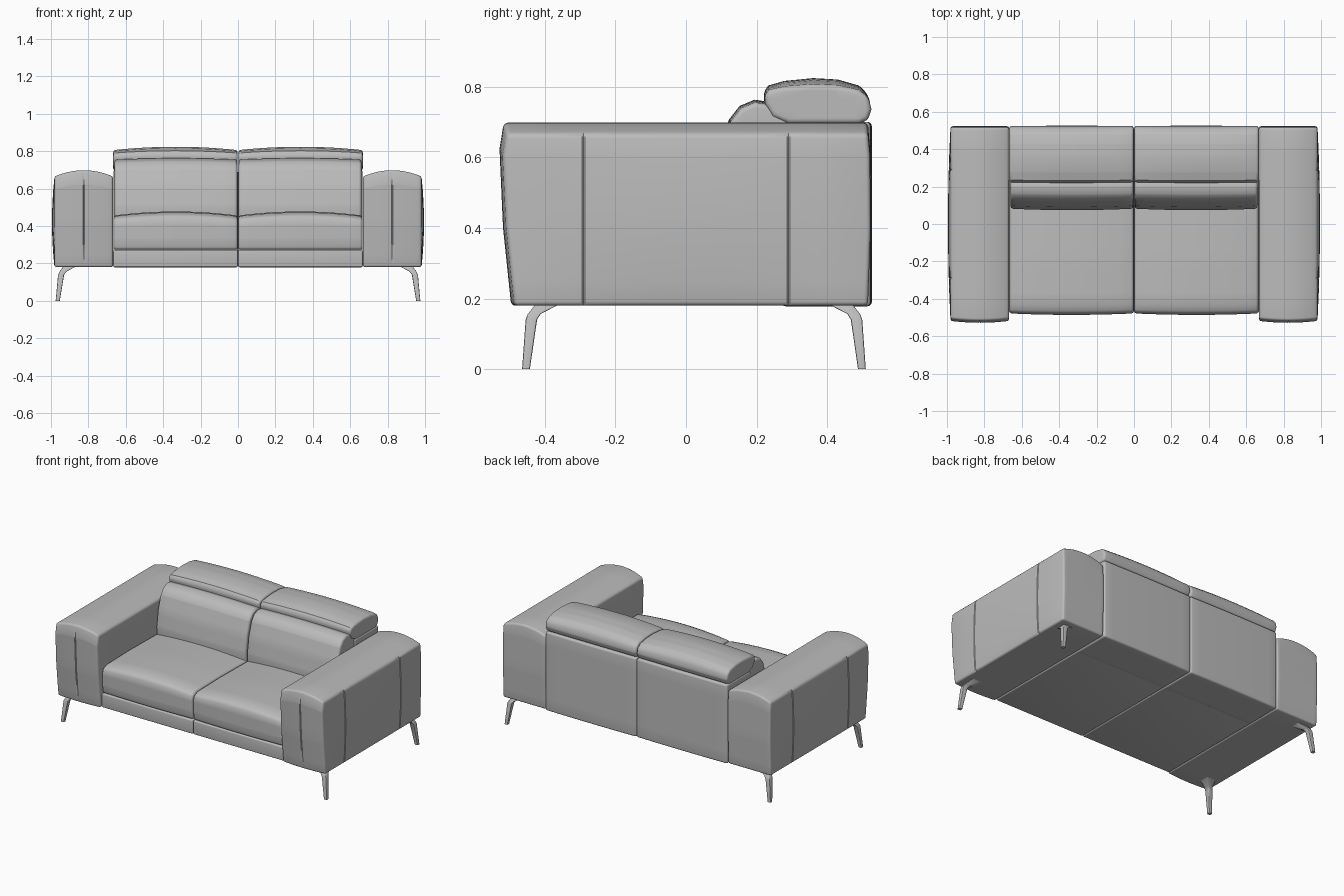
import bpy, bmesh
from mathutils import Vector

if "Cube" in bpy.data.objects:
    bpy.data.objects.remove(bpy.data.objects["Cube"])

leather = bpy.data.materials.new("grey leather")
leather.diffuse_color = (0.5, 0.5, 0.5, 1)
leather.use_nodes = True
leather.node_tree.nodes["Principled BSDF"].inputs["Base Color"].default_value = leather.diffuse_color


def finish(bm, name):
    """Turn a right-hand part into a smooth object mirrored across x = 0."""
    bmesh.ops.recalc_face_normals(bm, faces=bm.faces)
    me = bpy.data.meshes.new(name)
    bm.to_mesh(me)
    bm.free()
    me.materials.append(leather)
    ob = bpy.data.objects.new(name, me)
    bpy.context.collection.objects.link(ob)
    bpy.ops.object.select_all(action='DESELECT')
    ob.select_set(True)
    bpy.context.view_layer.objects.active = ob
    bpy.ops.object.shade_smooth_by_angle(angle=0.65)
    mirror = ob.modifiers.new("mirror", 'MIRROR')
    mirror.use_mirror_merge = False
    return ob


def rect(y0, y1, z0, z1):
    return [(y0, z0), (y0, z1), (y1, z1), (y1, z0)]


def padded(name, profile, x0, x1, bevel, shape=None, cuts=(9, 5, 5), extra=()):
    """Extrude a y-z profile along x, round its edges, slice it and puff it out."""
    bm = bmesh.new()
    face = bm.faces.new([bm.verts.new((x0, y, z)) for y, z in profile])
    res = bmesh.ops.extrude_face_region(bm, geom=[face], use_keep_orig=True)
    for v in res["geom"]:
        if isinstance(v, bmesh.types.BMVert):
            v.co.x = x1
    bmesh.ops.recalc_face_normals(bm, faces=bm.faces)
    sharp = [e for e in bm.edges if e.calc_face_angle(0) > 0.7]
    bmesh.ops.bevel(bm, geom=sharp, offset=bevel, offset_type='OFFSET', segments=4,
                    profile=0.5, affect='EDGES', clamp_overlap=True)
    lo = Vector([min(v.co[i] for v in bm.verts) for i in range(3)])
    hi = Vector([max(v.co[i] for v in bm.verts) for i in range(3)])
    if shape:
        planes = [(i, lo[i] + (hi[i] - lo[i]) * k / (cuts[i] + 1))
                  for i in range(3) for k in range(1, cuts[i] + 1)]
        for axis, pos in planes + list(extra):
            co, no = Vector(), Vector()
            co[axis], no[axis] = pos, 1
            bmesh.ops.bisect_plane(bm, geom=bm.verts[:] + bm.edges[:] + bm.faces[:],
                                   dist=1e-5, plane_co=co, plane_no=no)
        for v in bm.verts:
            n = [2 * (v.co[i] - lo[i]) / (hi[i] - lo[i]) - 1 for i in range(3)]
            v.co += Vector(shape(v.co.copy(), *n))
    return finish(bm, name)


# Arms: crowned top, bulging outer side, bowed front, stitched seams
SEAMS = (-0.29, 0.29)
ARM_MID = 0.824


def arm_shape(p, u, v, w):
    dx = 0.014 * (1 - v * v) * (1 - w * w) * max(u, 0)
    dy = -0.01 * (1 - u * u) if v < -0.8 else 0
    dz = 0.033 * (1 - u * u) * max(w, 0)
    if u > 0.97 and min(abs(p.y - s) for s in SEAMS) < 0.001:
        dx -= 0.004
    if p.y < -0.47 and abs(p.x - ARM_MID) < 0.001 and 0.22 < p.z < 0.65:
        dy += 0.004
    return dx, dy, dz


arm_cuts = [(1, s + d) for s in SEAMS for d in (-0.004, 0, 0.004)]
arm_cuts += [(0, ARM_MID + d) for d in (-0.004, 0, 0.004)]
padded("arm", [(-0.485, 0.18), (-0.508, 0.40), (-0.518, 0.60), (-0.506, 0.665),
               (0.515, 0.665), (0.521, 0.60), (0.523, 0.40), (0.515, 0.18)],
       0.668, 0.981, 0.012, arm_shape, (10, 6, 6), arm_cuts)


# Frame: base rail under the seats and the back panel
padded("base", rect(-0.475, 0.40, 0.18, 0.272), 0.001, 0.667, 0.008)
padded("back_panel", rect(0.27, 0.522, 0.178, 0.70), 0.001, 0.666, 0.012,
       lambda p, u, v, w: (0, 0.004 * (1 - u * u) * max(v, 0), 0))


# Cushions: one per side, each crowned towards its middle
def crown(front, top):
    def shape(p, u, v, w):
        bulge = 1 - u ** 2
        return 0, -front * bulge * max(-v, 0), top * bulge * max(w, 0)
    return shape


padded("seat_cushion",
       [(-0.47, 0.274), (-0.478, 0.33), (-0.478, 0.41), (-0.468, 0.437), (-0.43, 0.452),
        (-0.2, 0.456), (0.2, 0.45), (0.2, 0.274)],
       0.002, 0.665, 0.014, crown(0.008, 0.022))

padded("back_cushion",
       [(0.088, 0.40), (0.082, 0.50), (0.098, 0.61), (0.126, 0.70), (0.155, 0.738),
        (0.195, 0.755), (0.24, 0.748), (0.30, 0.70), (0.33, 0.40)],
       0.004, 0.66, 0.014, crown(0.008, 0.008))

padded("headrest",
       [(0.225, 0.75), (0.222, 0.775), (0.235, 0.79), (0.28, 0.80), (0.36, 0.806),
        (0.43, 0.803), (0.49, 0.79), (0.517, 0.77), (0.525, 0.735), (0.515, 0.705),
        (0.49, 0.695), (0.29, 0.695), (0.245, 0.715)],
       0.002, 0.667, 0.014, crown(0.003, 0.018))


# Legs: slim tapered posts with a knee reaching in under the arm
def leg(name, side, shift):
    bm = bmesh.new()
    rings = []
    for x, y, z, r in [(0.964, 0.453, 0, 0.011), (0.946, 0.438, 0.14, 0.016),
                       (0.936, 0.43, 0.156, 0.018), (0.90, 0.392, 0.184, 0.034)]:
        rings.append([bm.verts.new((x + a * r, side * (y + shift) + b * r, z))
                      for a, b in ((-1, -1), (1, -1), (1, 1), (-1, 1))])
    for a, b in zip(rings, rings[1:]):
        for i in range(4):
            j = (i + 1) % 4
            bm.faces.new((a[i], a[j], b[j], b[i]))
    bm.faces.new(rings[0])
    bm.faces.new(rings[-1])
    bmesh.ops.recalc_face_normals(bm, faces=bm.faces)
    posts = [e for e in bm.edges if abs(e.verts[0].co.z - e.verts[1].co.z) > 0.001]
    bmesh.ops.bevel(bm, geom=posts, offset=0.004, segments=2, profile=0.5, affect='EDGES')
    finish(bm, name)


leg("front_leg", -1, 0)
leg("back_leg", 1, 0.045)
